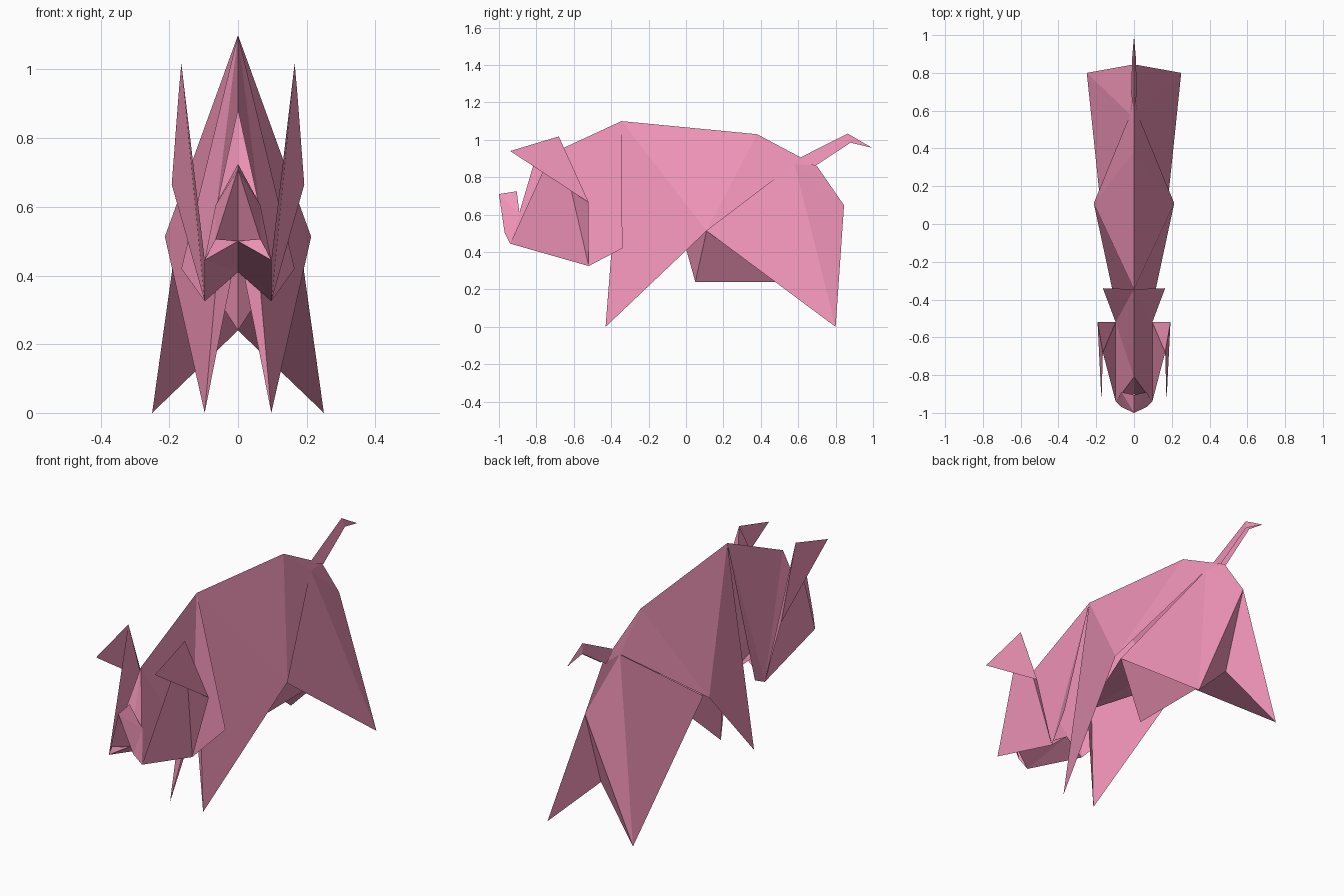
import bpy

if "Cube" in bpy.data.objects:
    bpy.data.objects.remove(bpy.data.objects["Cube"])

pink = bpy.data.materials.new("pink_paper")
pink.diffuse_color = (0.88, 0.30, 0.48, 1)
pink.use_nodes = True
pink.node_tree.nodes["Principled BSDF"].inputs["Base Color"].default_value = pink.diffuse_color


def fold(name, pts, faces, inner=False):
    """Folded paper sheet: half is listed by point letters, then mirrored over x = 0."""
    keys = list(pts)
    polys = [[keys.index(c) for c in f] for f in faces.split()]
    me = bpy.data.meshes.new(name)
    me.from_pydata([pts[k] for k in keys], [], polys)
    for p in me.polygons:                      # outer layers face +x, inner ones -x
        if (p.normal.x < 0) != inner:
            p.flip()
    me.materials.append(pink)
    ob = bpy.data.objects.new(name, me)
    bpy.context.collection.objects.link(ob)
    mod = ob.modifiers.new("mirror", 'MIRROR')
    mod.merge_threshold = 0.0005
    return ob


# shared fold points
withers = (0, -0.345, 1.10)
croup = (0, 0.38, 1.03)
hip = (0.02, 0.58, 0.87)
tail_root = (0, 0.70, 0.86)
rump = (0, 0.845, 0.65)
flank = (0.213, 0.11, 0.513)
flank_in = (0.178, 0.11, 0.513)
front_foot = (0.097, -0.43, 0)
hind_foot = (0.25, 0.80, 0)
belly = (0, 0.05, 0.24)
crotch = (0, 0.71, 0.24)
chest = (0, -0.02, 0.49)
breast = (0, -0.36, 0.49)
brow = (0, -0.81, 0.885)
jaw = (0.097, -0.94, 0.445)
jaw_back = (0.097, -0.52, 0.325)
chin = (0, -0.90, 0.50)
ear_top = (0.165, -0.68, 1.018)
ear_base = (0.193, -0.52, 0.665)

# back and front legs
fold("body_and_front_legs",
     dict(A=withers, B=croup, C=hip, S=flank, F=front_foot),
     "ABS BCS ASF")
fold("front_leg_lining",
     dict(A=withers, F=front_foot, W=breast, Q=chest, S=flank_in),
     "AFW WQS", inner=True)

# hindquarters
fold("hindquarters",
     dict(B=croup, C=hip, G=tail_root, R=rump, S=flank_in, H=hind_foot),
     "BCG CGR CHR CSH")
fold("belly_fold",
     dict(R=rump, S=flank_in, H=hind_foot, P=belly, K=crotch, Q=chest),
     "SPK SKH HRK SPQ", inner=True)

# head: neck, cheeks, forehead, and underside of the jaw
fold("head",
     dict(A=withers, D=brow, C=(0.165, -0.34, 0.42), J=jaw_back, F=jaw, M=chin),
     "ACJ ADJ DFJ DFM")
fold("jaw_underside",
     dict(F=jaw, J=jaw_back, N=(0, -0.52, 0.41), M=chin),
     "FJN FNM", inner=True)
fold("cheeks_and_ears",
     dict(F=jaw, J=jaw_back, E=ear_top, K=ear_base, T=(0.172, -0.94, 0.94)),
     "FJE JKE EKT")

# snout
fold("snout",
     dict(A=(0, -1.0, 0.71), B=(0, -0.905, 0.725), C=(0.065, -0.89, 0.605),
          D=(0.065, -0.97, 0.505), F=jaw, M=chin),
     "ABC ACD CDF")
fold("snout_front", dict(A=(0, -1.0, 0.71), D=(0.065, -0.97, 0.505), M=chin),
     "ADM", inner=True)

# tail
fold("tail",
     dict(A=(0, 0.60, 0.90), B=(0, 0.865, 1.033), T=(0, 0.995, 0.957),
          C=(0.015, 0.69, 0.86), D=(0.01, 0.88, 0.985)),
     "ACDB BDT")
